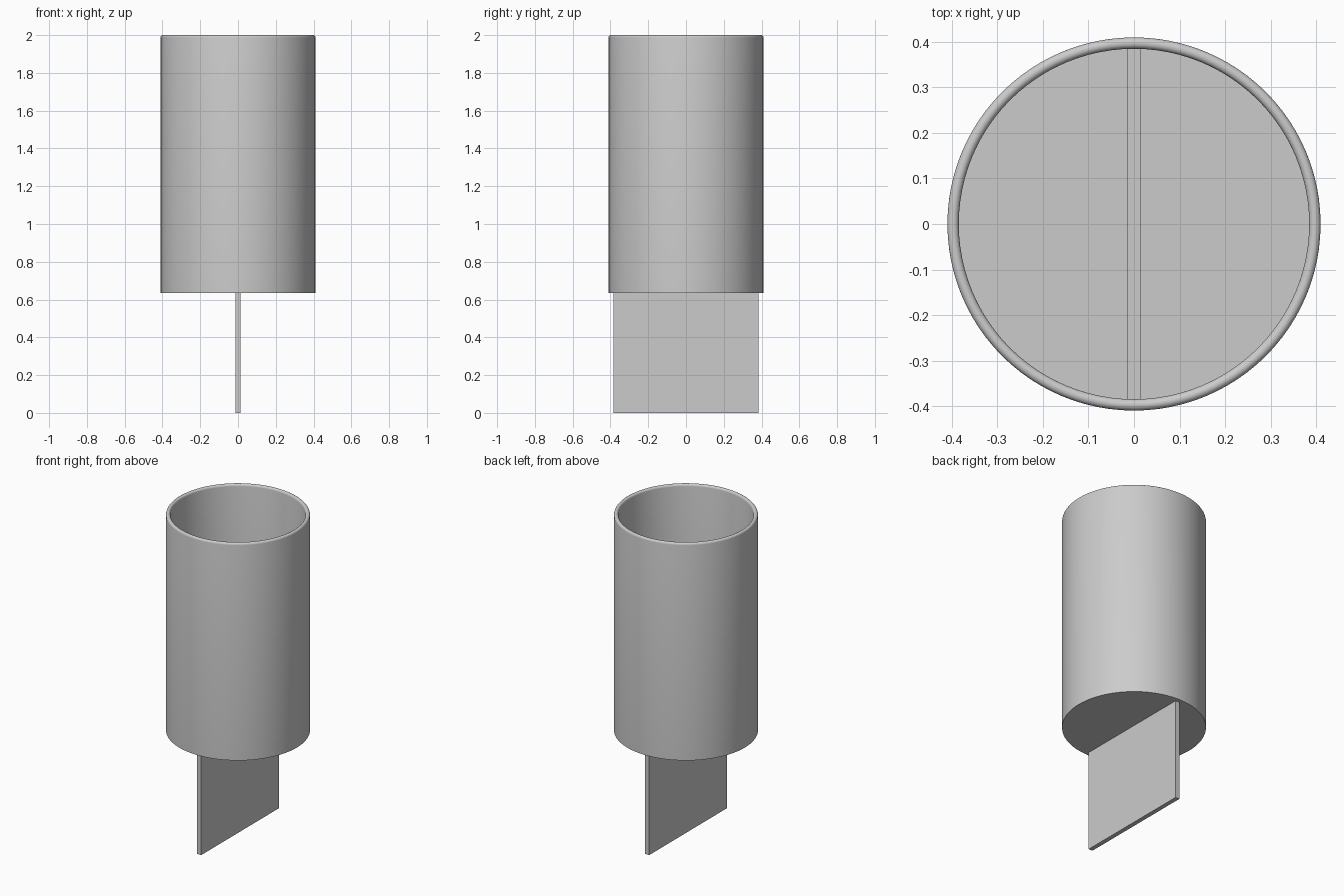
import bpy
import bmesh
import math

cube = bpy.data.objects.get("Cube")
if cube:
    bpy.data.objects.remove(cube, do_unlink=True)

OUTER, INNER = 0.41, 0.385
BASE, TOP = 0.635, 2.0
WALL = OUTER - INNER
SIDES = 96

grey = bpy.data.materials.new("plain grey")
grey.use_nodes = True
colour = (0.6, 0.6, 0.6, 1)
grey.diffuse_color = colour
grey.node_tree.nodes["Principled BSDF"].inputs["Base Color"].default_value = colour


def add_object(name, bm):
    bmesh.ops.recalc_face_normals(bm, faces=bm.faces)
    mesh = bpy.data.meshes.new(name)
    bm.to_mesh(mesh)
    bm.free()
    mesh.materials.append(grey)
    obj = bpy.data.objects.new(name, mesh)
    bpy.context.collection.objects.link(obj)
    return obj


# Open cup: one wall profile with a half-round rim, spun about the z axis
r = WALL / 2
rim = [(OUTER - r + r * math.cos(math.pi * i / 8),
        TOP - r + r * math.sin(math.pi * i / 8)) for i in range(9)]
profile = [(0, BASE), (OUTER, BASE)] + rim + [(INNER, BASE + WALL), (0, BASE + WALL)]

bm = bmesh.new()
verts = [bm.verts.new((x, 0, z)) for x, z in profile]
edges = [bm.edges.new(pair) for pair in zip(verts, verts[1:])]
bmesh.ops.spin(bm, geom=verts + edges, cent=(0, 0, 0), axis=(0, 0, 1),
               angle=math.tau, steps=SIDES, use_duplicate=False)
bmesh.ops.remove_doubles(bm, verts=bm.verts, dist=0.0001)
cup = add_object("cup", bm)
bpy.ops.object.select_all(action="DESELECT")
cup.select_set(True)
bpy.context.view_layer.objects.active = cup
bpy.ops.object.shade_smooth_by_angle(angle=math.radians(35))

# Thin upright blade, passing up through the cup floor
blade_height = 2 * INNER
bm = bmesh.new()
bmesh.ops.create_cube(bm, size=1)
bmesh.ops.scale(bm, vec=(0.028, 2 * INNER, blade_height), verts=bm.verts)
bmesh.ops.translate(bm, vec=(0, 0, blade_height / 2), verts=bm.verts)
add_object("blade", bm)
